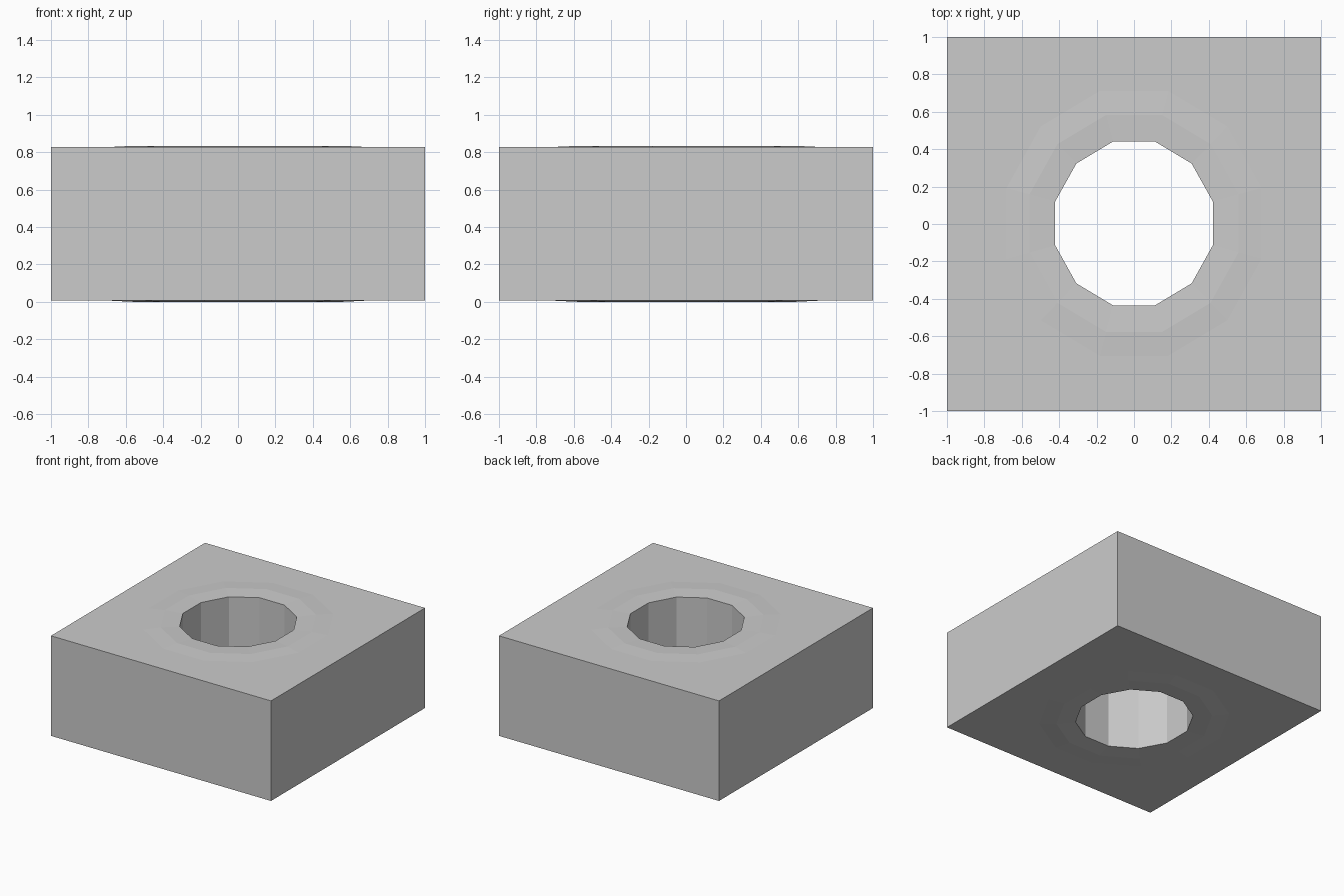
import bpy, bmesh, math

if "Cube" in bpy.data.objects:
    bpy.data.objects.remove(bpy.data.objects["Cube"])

SIDES = 12
# Closed profile: (radius, z); radius None means the square outer wall
PROFILE = [
    (0.445, 0.006), (0.59, 0.0), (0.72, 0.006), (None, 0.006),
    (None, 0.828), (0.72, 0.828), (0.59, 0.834), (0.445, 0.828),
]


def ring_point(radius, z, i):
    a = math.radians(15) + i * math.tau / SIDES
    c, s = math.cos(a), math.sin(a)
    if radius is None:                      # push the point out onto the square
        m = max(abs(c), abs(s))
        return (c / m, s / m, z)
    # hole and collar are very slightly longer in y
    return (radius * 0.98 * c, radius * 1.018 * s + 0.003, z)


# Square nut: sweep the profile round the hole, with a faint raised collar on both faces
bm = bmesh.new()
rings = [[bm.verts.new(ring_point(r, z, i)) for i in range(SIDES)] for r, z in PROFILE]
for k, ring in enumerate(rings):
    nxt = rings[(k + 1) % len(rings)]
    for i in range(SIDES):
        j = (i + 1) % SIDES
        bm.faces.new((ring[i], ring[j], nxt[j], nxt[i]))
bmesh.ops.recalc_face_normals(bm, faces=bm.faces)

mesh = bpy.data.meshes.new("square_nut")
bm.to_mesh(mesh)
bm.free()
nut = bpy.data.objects.new("square_nut", mesh)
bpy.context.collection.objects.link(nut)
